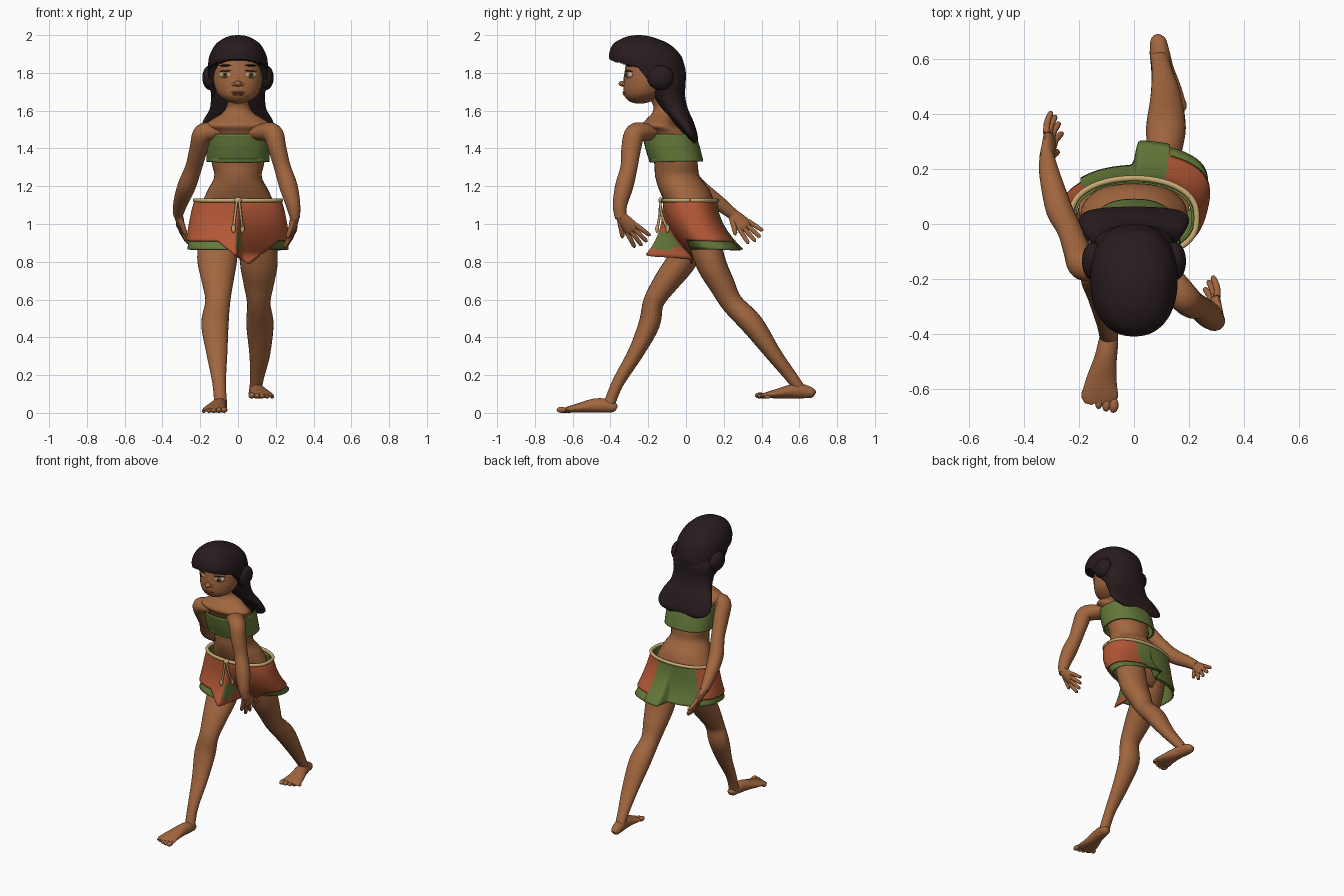
import bpy, bmesh, math
from mathutils import Vector, Matrix

cube = bpy.data.objects.get("Cube")
if cube:
    bpy.data.objects.remove(cube, do_unlink=True)

def material(name, *rgb):
    mat = bpy.data.materials.new(name)
    mat.use_nodes = True
    mat.diffuse_color = (*rgb, 1)
    mat.node_tree.nodes["Principled BSDF"].inputs["Base Color"].default_value = (*rgb, 1)
    return mat

SKIN = material("brown skin", .355, .133, .049)
HAIR = material("dark hair", .021, .0115, .0125)
GREEN = material("leaf green cloth", .127, .19, .041)
ORANGE = material("rust orange cloth", .455, .095, .036)
ROPE = material("tan rope", .57, .4, .17)
WHITE = material("eye white", .55, .44, .32)
IRIS = material("hazel iris", .17, .09, .025)
LIPS = material("lip brown", .29, .09, .042)
X, Y, Z = Vector((1, 0, 0)), Vector((0, 1, 0)), Vector((0, 0, 1))
SIDES = ((1, "left"), (-1, "right"))
parts = []

def finish(name, bm, *mats, thickness=0):
    bmesh.ops.recalc_face_normals(bm, faces=bm.faces)
    mesh = bpy.data.meshes.new(name)
    bm.to_mesh(mesh)
    bm.free()
    for mat in mats:
        mesh.materials.append(mat)
    parts.append(bpy.data.objects.new(name, mesh))
    bpy.context.collection.objects.link(parts[-1])
    if thickness:
        parts[-1].modifiers.new("thickness", 'SOLIDIFY').thickness = thickness

def bridge(bm, rings):
    for low, high in zip(rings, rings[1:]):
        for i in range(len(low)):
            j = (i + 1) % len(low)
            bm.faces.new((low[i], low[j], high[j], high[i]))

def smooth_path(stations, steps):
    """Catmull-Rom samples through (x, y, z, radius, radius) stations."""
    last, out = len(stations) - 1, []
    for i in range(last):
        a, b, c, d = (stations[max(0, min(last, i + k))] for k in (-1, 0, 1, 2))
        for s in range(steps + (i == last - 1)):
            t = s / steps
            out.append([q + t / 2 * (r - p + t * (2 * p - 5 * q + 4 * r - w + t * (3 * (q - r) + w - p)))
                        for p, q, r, w in zip(a, b, c, d)])
    return out

def signed_power(f, e):
    return math.copysign(abs(f) ** e, f)

def loft(name, stations, mat, ref=None, n=24, steps=5, power=2, thickness=0, caps=True, adjust=Vector):
    """Skin rings along a path: level rings, or square to the path when ref is set."""
    path = smooth_path(stations, steps)
    bm, rings = bmesh.new(), []
    for i, (x, y, z, r1, r2) in enumerate(path):
        u, v = X, Y
        if ref:
            tangent = Vector(path[min(i + 1, len(path) - 1)][:3]) - Vector(path[max(i - 1, 0)][:3])
            v = tangent.cross(ref).normalized()
            u = v.cross(tangent).normalized()
        rings.append([])
        for k in range(n):
            c, s = (signed_power(f(math.tau * k / n), 2 / power) for f in (math.cos, math.sin))
            rings[-1].append(bm.verts.new(adjust(Vector((x, y, z)) + u * r1 * c + v * r2 * s)))
    bridge(bm, rings)
    if caps:
        bm.faces.new(rings[0])
        bm.faces.new(rings[-1])
    finish(name, bm, mat, thickness=thickness)

def blob(name, loc, size, mat, turn=0, tilt=0):
    bm = bmesh.new()
    spin = Matrix.Rotation(turn, 4, 'Z') @ Matrix.Rotation(tilt, 4, 'Y')
    move = Matrix.Translation(loc) @ spin @ Matrix.Diagonal((*size, 1))
    bmesh.ops.create_uvsphere(bm, u_segments=20, v_segments=12, radius=1, matrix=move)
    finish(name, bm, mat)

# Torso and neck
loft("torso", [(0, .06, .87, .1, .05), (0, .06, .95, .17, .09), (0, .03, 1.08, .195, .122), (0, -.004, 1.17, .165, .134),
               (0, -.045, 1.25, .126, .118), (0, -.055, 1.33, .14, .115), (0, -.09, 1.47, .15, .118),
               (0, -.14, 1.52, .18, .095), (0, -.135, 1.555, .135, .075), (0, -.118, 1.59, .08, .06),
               (0, -.12, 1.63, .062, .055), (0, -.155, 1.69, .06, .056)], SKIN, n=32)
# Bandeau top with trims
loft("bandeau", [(0, -.05, 1.33, .155, .13), (0, -.07, 1.4, .156, .133), (0, -.09, 1.476, .154, .13)],
     GREEN, n=40, power=2.4, caps=False, thickness=.012)
for edge, y, z in (("lower", -.053, 1.33), ("upper", -.087, 1.462)):
    loft(edge + "_trim", [(0, y, z, .158, .134), (0, y - .003, z + .015, .158, .134)],
         GREEN, n=40, power=2.4, caps=False, thickness=.008)
# Legs
loft("right_leg", [(-.1, .05, 1, .1, .1), (-.11, -.015, .82, .106, .08), (-.108, -.1, .7, .085, .068),
                   (-.107, -.17, .59, .066, .055), (-.122, -.195, .47, .072, .056), (-.112, -.265, .32, .056, .042),
                   (-.1, -.36, .16, .036, .032), (-.092, -.405, .05, .034, .03)], SKIN, ref=X)
loft("left_leg", [(.1, .07, 1, .1, .09), (.11, .13, .8, .1, .08), (.11, .19, .68, .08, .068),
                  (.11, .245, .58, .062, .058), (.116, .35, .47, .072, .06), (.115, .465, .31, .055, .042),
                  (.1, .565, .18, .036, .032), (.09, .622, .1, .034, .028)], SKIN, ref=X)

# Feet with toes
def foot(name, side, hx, hy, z):
    shape = [(0, 0, .022, .014, .014), (.014, 0, .028, .028, .026), (.06, .005, .038, .036, .037),
             (.12, .015, .038, .041, .037), (.2, .03, .026, .056, .025), (.255, .035, .018, .065, .016),
             (.282, .035, .014, .054, .01)]
    loft(name, [(hx + side * dx, hy - d, z + h, rx, rz) for d, dx, h, rx, rz in shape], SKIN, ref=X)
    for i in range(5):
        size = .02 - .002 * i
        blob(f"{name}_toe_{i + 1}", (hx + side * (-.015 + .027 * i), hy - .29 + .0025 * i * i, z + size * .8),
             (size * .85, .027 - .002 * i, size * .8), SKIN, turn=side * .1)

foot("right_foot", -1, -.088, -.368, 0)
foot("left_foot", 1, .088, .682, .076)
# Arms
loft("left_arm", [(.04, -.13, 1.47, .04, .03), (.12, -.2, 1.485, .055, .043), (.183, -.268, 1.48, .055, .053),
                  (.208, -.29, 1.4, .052, .048), (.235, -.302, 1.3, .045, .044), (.267, -.327, 1.2, .048, .048),
                  (.292, -.35, 1.1, .038, .038), (.302, -.345, 1.03, .03, .026)], SKIN, ref=Y)
loft("right_arm", [(-.04, -.12, 1.47, .04, .03), (-.12, -.14, 1.485, .055, .043), (-.183, -.15, 1.48, .055, .053),
                   (-.208, -.095, 1.4, .052, .048), (-.235, -.02, 1.3, .045, .044), (-.272, .055, 1.2, .048, .048),
                   (-.305, .175, 1.11, .038, .038), (-.317, .25, 1.05, .03, .026)], SKIN, ref=Y)

# Hands with fingers, thumbs turned towards the body
def hand(name, wrist, aim):
    wrist, d = Vector(wrist), Vector(aim).normalized()
    side = math.copysign(1, wrist.x)
    across = X.cross(d).normalized() + X * side * .4
    across = (across - d * across.dot(d)).normalized()
    def limb(part, points):
        loft(f"{name}_{part}", [(*p, a, b) for p, a, b in points], SKIN, ref=d.cross(across), n=12, steps=4)
    limb("palm", [(wrist - d * .01, .024, .028), (wrist + d * .04, .022, .039),
                  (wrist + d * .09, .017, .043), (wrist + d * .108, .008, .035)])
    for i in range(4):
        off = across * (i - 1.5) * .022
        base = wrist + d * .085 + off
        tip = base + d * (.1 if i in (1, 2) else .085) + off * .6 - X * side * .008
        mid = (base + tip) / 2 + X * side * .006
        limb(f"finger_{i + 1}", [(base, .013, .013), (mid, .012, .012), (tip, .01, .01), (tip + d * .007, .003, .003)])
    root, tip = wrist + d * .02 - across * .02, wrist + d * .09 - across * .067
    limb("thumb", [(root, .016, .018), ((root + tip) / 2, .014, .015), (tip, .011, .011), (tip + d * .008, .003, .003)])

hand("left_hand", (.302, -.345, 1.04), (-.15, .65, -.75))
hand("right_hand", (-.317, .245, 1.055), (.15, .7, -.7))

# Skirt layers, swept back over one leg and forward over the other
TOP = 1.125
def drape(a, z, inset=0):
    t = max(0, min((TOP - z) / .25, 1.15))
    x = (.228 + .053 * t ** .7 - inset) * math.cos(a)
    s = math.tanh((x - .005) / .008)
    depth = .144 + .006 * t + .022 * t ** 3 * (1.2 - s) - inset
    return Vector((x, .022 + t * t * (.055 + .065 * s) + depth * signed_power(math.sin(a), .8), z))

def is_back(a):
    return math.radians(62) < a < math.radians(135)

def outer_hem(a):
    point = max(0, 1 - abs(.26 * math.cos(a) - .05) / .15)
    return .868 if is_back(a) else .91 - .125 * point * (math.sin(a) < 0)

def skirt(name, hem, inset, mats, n=240, rows=16):
    bm = bmesh.new()
    angles = [math.tau * k / n for k in range(n)]
    bridge(bm, [[bm.verts.new(drape(a, TOP + (hem(a) - TOP) * r / rows, inset)) for a in angles]
                for r in range(rows + 1)])
    for i, face in enumerate(bm.faces):
        a, middle = angles[i % n], face.calc_center_median()
        # Lining shows on the back panel and on the turned edge of the front split
        split = math.sin(a) < 0 and abs(middle.x - .005) < .012 and .87 < middle.z < .955
        face.material_index = int(len(mats) > 1 and (is_back(a) or split))
    finish(name, bm, *mats, thickness=.006)

skirt("skirt_panels", outer_hem, 0, (ORANGE, GREEN))
skirt("underskirt", lambda a: .865, .014, (GREEN,))
# Rope belt, knot and hanging cords
loft("belt", [(*drape(math.tau * k / 32, TOP), .011, .011) for k in range(33)],
     ROPE, ref=Z, n=10, steps=3, caps=False)
blob("belt_knot", drape(-math.pi / 2, TOP) - Y * .01, (.02, .014, .017), ROPE)
for side, word in SIDES:
    spots = [(side * (.006 + .003 * k), TOP - .025 * k) for k in range(7)]
    points = [(x, drape(-math.pi / 2 + x / .25, z).y - .014, z, .007, .007) for x, z in spots]
    loft(word + "_cord", points, ROPE, ref=X, n=8)
    blob(word + "_cord_end", points[-1][:3], (.011, .01, .022), ROPE)
# Head and face
loft("head", [(0, -.245, 1.638, .02, .02), (0, -.242, 1.648, .052, .055), (0, -.23, 1.672, .092, .092),
              (0, -.215, 1.705, .116, .116), (0, -.2, 1.76, .13, .13), (0, -.19, 1.84, .128, .13),
              (0, -.19, 1.92, .105, .115), (0, -.19, 1.96, .04, .05)], SKIN, n=36)
blob("nose_tip", (0, -.335, 1.743), (.02, .022, .015), SKIN)
blob("nose_bridge", (0, -.316, 1.77), (.016, .014, .035), SKIN)
blob("upper_lip", (0, -.324, 1.696), (.036, .012, .006), LIPS)
blob("lower_lip", (0, -.321, 1.686), (.03, .013, .007), LIPS)
for side, word in SIDES:
    x, turn = side * .067, side * .45
    blob(word + "_nostril", (side * .02, -.322, 1.739), (.014, .015, .011), SKIN)
    blob(word + "_eye", (x, -.3, 1.79), (.035, .014, .02), WHITE, turn)
    blob(word + "_iris", (x, -.307, 1.791), (.018, .012, .018), IRIS, turn)
    blob(word + "_pupil", (x, -.313, 1.791), (.009, .009, .009), HAIR, turn)
    blob(word + "_lashes", (x, -.303, 1.81), (.036, .013, .0035), HAIR, turn, side * .06)
    blob(word + "_brow", (x, -.3, 1.839), (.034, .012, .005), HAIR, turn, side * .02)
    blob(word + "_hair_bun", (side * .147, -.135, 1.775), (.042, .07, .066), HAIR)

# Hair cap, pulled back around the face
def frame_face(p):
    if p.z < 1.868 - 1.6 * p.x * p.x:
        p.y = max(p.y, -.28 + (1.86 - p.z) * .8)
    return p

loft("hair_cap", [(0, -.25, 2, .012, .015), (0, -.25, 1.99, .06, .07), (0, -.238, 1.955, .115, .145),
                  (0, -.22, 1.9, .148, .187), (0, -.205, 1.85, .158, .194), (0, -.185, 1.79, .157, .185),
                  (0, -.15, 1.72, .15, .145), (0, -.1, 1.66, .13, .095)],
     HAIR, n=64, steps=10, power=2.25, adjust=frame_face)
# Long back hair
loft("back_hair", [(0, -.12, 1.84, .11, .08), (0, -.1, 1.76, .148, .095), (0, -.09, 1.68, .143, .085),
                   (0, -.06, 1.61, .15, .07), (0, -.02, 1.55, .183, .057), (0, .015, 1.49, .2, .042),
                   (0, .037, 1.45, .175, .026), (0, .045, 1.43, .12, .01)], HAIR, n=64, power=2.3)
# Smooth shading on every part
bpy.ops.object.select_all(action='DESELECT')
for obj in parts:
    obj.select_set(True)
bpy.context.view_layer.objects.active = parts[0]
bpy.ops.object.shade_smooth_by_angle(angle=math.radians(50))
